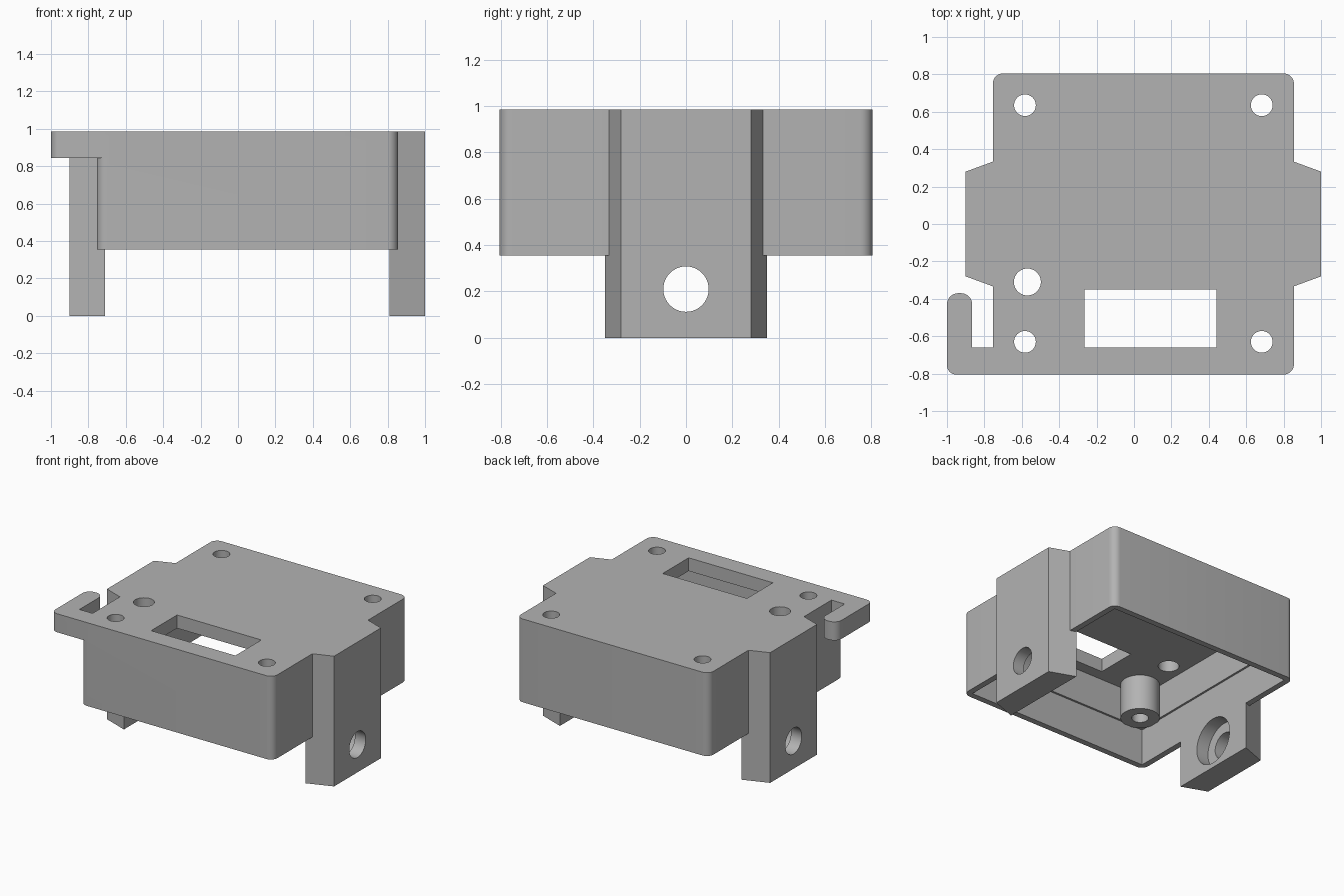
import bpy, bmesh, math
from mathutils import Matrix, Vector

cube = bpy.data.objects.get("Cube")
if cube:
    bpy.data.objects.remove(cube, do_unlink=True)

grey = bpy.data.materials.new("plain_grey")
grey.use_nodes = True
colour = (0.45, 0.45, 0.45, 1)
grey.diffuse_color = colour
grey.node_tree.nodes["Principled BSDF"].inputs["Base Color"].default_value = colour


def finish(name, bm):
    bmesh.ops.recalc_face_normals(bm, faces=bm.faces[:])
    mesh = bpy.data.meshes.new(name)
    bm.to_mesh(mesh)
    bm.free()
    mesh.materials.append(grey)
    obj = bpy.data.objects.new(name, mesh)
    bpy.context.collection.objects.link(obj)
    return obj


def prism(name, corners, z0, z1, steps=8):
    """Extrude an outline of (x, y, corner radius) from z0 to z1."""
    outline = []
    for i, (x, y, r) in enumerate(corners):
        p = Vector((x, y))
        if r == 0:
            outline.append(p)
            continue
        a = (Vector(corners[i - 1][:2]) - p).normalized()
        b = (Vector(corners[(i + 1) % len(corners)][:2]) - p).normalized()
        centre = p + (a + b) * r
        for k in range(steps + 1):
            t = k / steps * math.pi / 2
            outline.append(centre - b * r * math.cos(t) - a * r * math.sin(t))
    bm = bmesh.new()
    face = bm.faces.new([bm.verts.new((p.x, p.y, z0)) for p in outline])
    top = bmesh.ops.extrude_face_region(bm, geom=[face])["geom"]
    verts = [v for v in top if isinstance(v, bmesh.types.BMVert)]
    bmesh.ops.translate(bm, verts=verts, vec=(0, 0, z1 - z0))
    return finish(name, bm)


def block(name, x0, x1, y0, y1, z0, z1, r=0):
    return prism(name, [(x0, y0, r), (x1, y0, r), (x1, y1, r), (x0, y1, r)], z0, z1)


def cylinder(name, centre, radius, depth, along_x=False):
    bm = bmesh.new()
    turn = Matrix.Rotation(math.pi / 2, 4, 'Y') if along_x else Matrix()
    bmesh.ops.create_cone(bm, cap_ends=True, segments=40, radius1=radius,
                          radius2=radius, depth=depth,
                          matrix=Matrix.Translation(centre) @ turn)
    return finish(name, bm)


def combine(target, tool, operation):
    mod = target.modifiers.new(operation, 'BOOLEAN')
    mod.operation = operation
    mod.solver = 'EXACT'
    mod.object = tool
    bpy.ops.object.select_all(action='DESELECT')
    bpy.context.view_layer.objects.active = target
    target.select_set(True)
    bpy.ops.object.modifier_apply(modifier=mod.name)
    bpy.data.objects.remove(tool, do_unlink=True)


TOP, RIM, CEILING, LEDGE = 0.985, 0.355, 0.885, 0.63
MID = 0.05  # x centre of the box

# Rounded box
case = block("enclosure", -0.755, 0.855, -0.805, 0.805, RIM, TOP, 0.055)

# Tapered mounting lugs on both sides
for side in (1, -1):
    lug = [(MID + side * x, y, 0) for x, y in
           ((0.74, -0.357), (0.95, -0.28), (0.95, 0.28), (0.74, 0.357))]
    combine(case, prism("lug", lug, 0, TOP), 'UNION')

# Hooked arm beside the front corner
hook = [(-1, -0.805, 0.05), (-0.69, -0.805, 0), (-0.69, -0.66, 0),
        (-0.865, -0.66, 0), (-0.865, -0.37, 0.06), (-1, -0.37, 0.06)]
combine(case, prism("hook", hook, 0.845, TOP), 'UNION')

# Open cavity underneath, with a narrow ledge part way up
combine(case, block("cavity", -0.71, 0.81, -0.76, 0.76, -0.1, LEDGE), 'DIFFERENCE')
combine(case, block("upper_cavity", -0.695, 0.795, -0.745, 0.745, 0.5, CEILING), 'DIFFERENCE')

# Screw posts and their holes
screws = [(x, y) for x in (-0.583, 0.683) for y in (-0.63, 0.635)]
for x, y in screws:
    combine(case, cylinder("post", (x, y, 0.77), 0.134, 0.3), 'UNION')
for x, y in screws:
    combine(case, cylinder("screw_hole", (x, y, 0.8), 0.058, 0.8), 'DIFFERENCE')

# Round hole and rectangular window in the top
combine(case, cylinder("round_hole", (-0.57, -0.31, 0.95), 0.072, 0.3), 'DIFFERENCE')
combine(case, block("window", -0.265, 0.44, -0.66, -0.35, 0.8, 1.1), 'DIFFERENCE')

# Lug holes, counterbored from the inside
for side in (1, -1):
    combine(case, cylinder("lug_hole", (MID + side * 0.85, 0, 0.21), 0.098, 0.4, True), 'DIFFERENCE')
    combine(case, cylinder("counterbore", (MID + side * 0.76, 0, 0.21), 0.175, 0.2, True), 'DIFFERENCE')

bpy.ops.object.select_all(action='DESELECT')
bpy.context.view_layer.objects.active = case
case.select_set(True)
bpy.ops.object.shade_smooth_by_angle(angle=math.radians(30))
